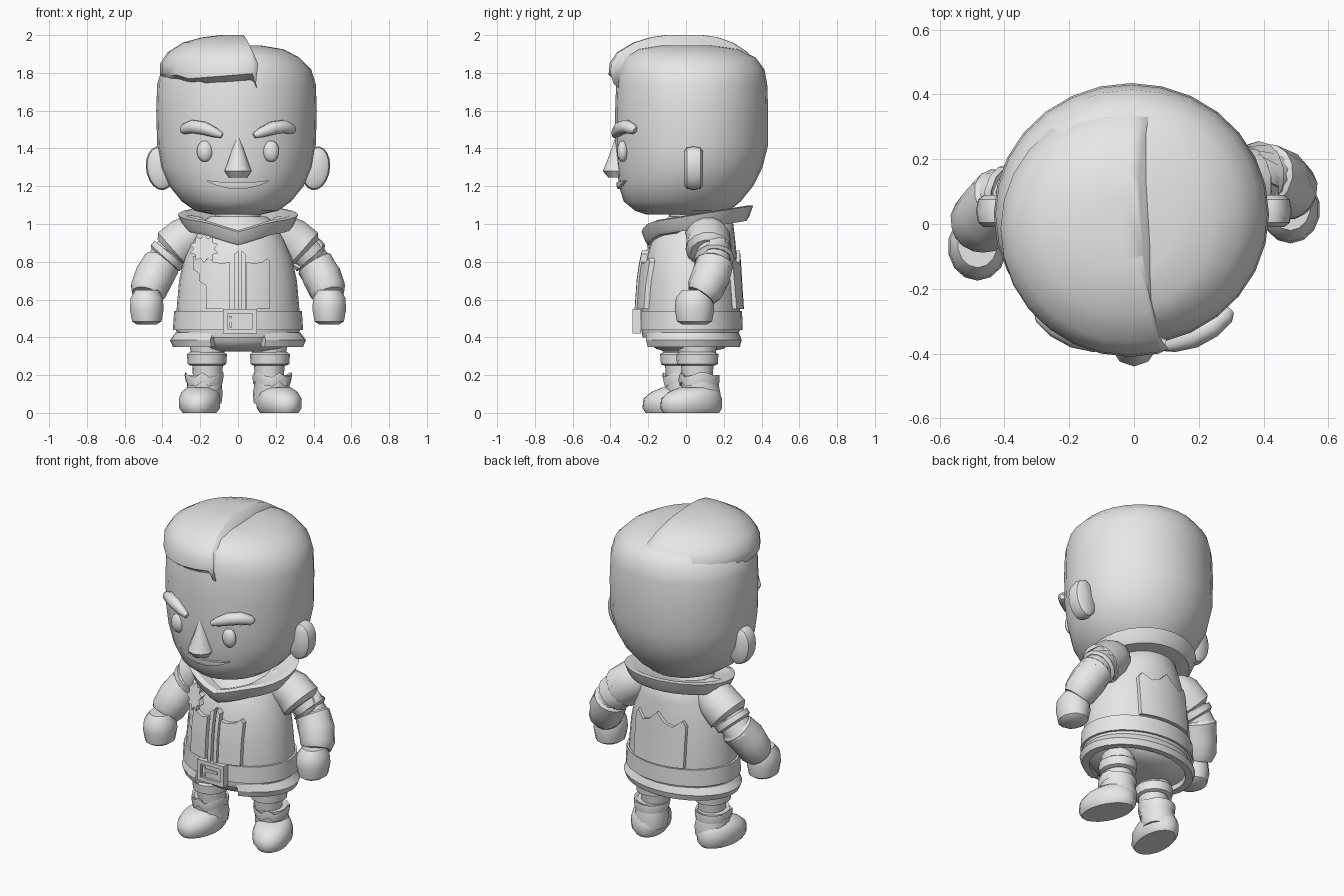
import bpy, bmesh
from math import sin, cos, pi, sqrt
from mathutils import Vector

if "Cube" in bpy.data.objects:
    bpy.data.objects.remove(bpy.data.objects["Cube"])

grey = bpy.data.materials.new("light_grey")
grey.use_nodes = True
grey.diffuse_color = (0.8, 0.8, 0.8, 1)
grey.node_tree.nodes["Principled BSDF"].inputs["Base Color"].default_value = grey.diffuse_color


def finish(name, verts, faces, sharp=40):
    mesh = bpy.data.meshes.new(name)
    mesh.from_pydata(verts, [], faces)
    bm = bmesh.new()
    bm.from_mesh(mesh)
    bmesh.ops.recalc_face_normals(bm, faces=bm.faces)
    bm.to_mesh(mesh)
    bm.free()
    mesh.materials.append(grey)
    obj = bpy.data.objects.new(name, mesh)
    bpy.context.collection.objects.link(obj)
    bpy.ops.object.select_all(action='DESELECT')
    obj.select_set(True)
    bpy.context.view_layer.objects.active = obj
    bpy.ops.object.shade_smooth_by_angle(angle=sharp * pi / 180)
    return obj


def skin(name, rows, around=True, wrap=False, sharp=40):
    """Join equal rows of points into a surface and close its ends."""
    n, m = len(rows[0]), len(rows)
    faces = []
    for i in range(m if wrap else m - 1):
        for j in range(n if around else n - 1):
            a, b, k = i * n, (i + 1) % m * n, (j + 1) % n
            faces.append((a + j, a + k, b + k, b + j))
    if not wrap:
        faces += [tuple(range(n)), tuple(range((m - 1) * n, m * n))]
    elif not around:
        faces += [tuple(i * n for i in range(m)), tuple(i * n + n - 1 for i in range(m))]
    return finish(name, [p for r in rows for p in r], faces, sharp)


def loft(name, rings, n=28, gap=0, wrap=False, cx=0, warp=None, sharp=40):
    """Rings are (z, x radius, y radius, y centre)."""
    cols = n + 1 if gap else n
    rows = []
    for z, rx, ry, cy in rings:
        row = []
        for j in range(cols):
            t = -pi / 2 + gap + (2 * pi - 2 * gap) * j / n
            p = Vector((cx + rx * cos(t), cy + ry * sin(t), z))
            row.append(warp(p) if warp else p)
        rows.append(row)
    return skin(name, rows, not gap, wrap, sharp)


def tube(name, points, n=14, sharp=40):
    """Points are (x, y, z, radius)."""
    pts = [Vector(p[:3]) for p in points]
    rows = []
    for i, p in enumerate(pts):
        d = pts[min(i + 1, len(pts) - 1)] - pts[max(i - 1, 0)]
        q = d.to_track_quat('Z', 'Y')
        r = points[i][3]
        rows.append([p + q @ Vector((r * cos(2 * pi * j / n), r * sin(2 * pi * j / n), 0)) for j in range(n)])
    return skin(name, rows, sharp=sharp)


def ball(name, centre, radii, n=16):
    rows = []
    for i in range(1, 10):
        a = pi * i / 10
        rows.append([(centre[0] + radii[0] * sin(a) * cos(2 * pi * j / n),
                      centre[1] + radii[1] * sin(a) * sin(2 * pi * j / n),
                      centre[2] - radii[2] * cos(a)) for j in range(n)])
    return skin(name, rows, sharp=60)


def surface_y(rings, x, z, side=-1):
    """Depth of a lofted body's surface at x and z."""
    for a, b in zip(rings, rings[1:]):
        if a[0] <= z <= b[0]:
            f = (z - a[0]) / (b[0] - a[0])
            rx, ry, cy = [a[k] + f * (b[k] - a[k]) for k in (1, 2, 3)]
            return cy + side * ry * sqrt(max(0, 1 - (x / rx) ** 2))
    return 0


def panel(name, rings, columns, depth, side=-1):
    """Raised plate on a lofted body from columns (x, bottom, top)."""
    rows = []
    for x, low, high in columns:
        zs = [low + (high - low) * k / 4 for k in range(5)]
        out = [(x, surface_y(rings, x, z, side) + side * depth, z) for z in zs]
        inner = [(x, surface_y(rings, x, z, side) - side * 0.02, z) for z in reversed(zs)]
        rows.append(out + inner)
    return skin(name, rows, sharp=35)


def box(name, centre, size):
    x, y, z = centre
    a, b, c = [s / 2 for s in size]
    return skin(name, [[(x - a, y - b, z + k), (x + a, y - b, z + k), (x + a, y + b, z + k), (x - a, y + b, z + k)]
                       for k in (-c, c)])


# Head
head = [(1.05, .13, .18, -.03), (1.07, .22, .25, -.02), (1.12, .29, .31, -.02), (1.2, .355, .355, 0),
        (1.3, .4, .385, .02), (1.42, .42, .405, .03), (1.6, .425, .405, .03), (1.74, .42, .40, .03),
        (1.82, .395, .385, .03), (1.88, .335, .35, .02), (1.925, .25, .27, .01), (1.945, .13, .14, 0)]
loft("head", head, cx=-.008, sharp=60)

# Swept hair, sliced along the parting and sunk into the head at the back
hair = loft("swept_hair", [(1.73, .34, .33, 0), (1.79, .4, .39, -.02), (1.85, .4, .39, -.015), (1.91, .36, .345, -.02),
                           (1.96, .28, .265, -.015), (1.988, .18, .18, -.01), (2.0, .08, .1, -.01)], cx=-.012, sharp=50)
bm = bmesh.new()
bm.from_mesh(hair.data)
cut = bmesh.ops.bisect_plane(bm, geom=bm.verts[:] + bm.edges[:] + bm.faces[:], plane_co=(.075, -.2, 1.9),
                             plane_no=(1, .06, .4), clear_outer=True)
bmesh.ops.holes_fill(bm, edges=[e for e in cut['geom_cut'] if isinstance(e, bmesh.types.BMEdge)])
for v in bm.verts:
    if v.co.y < -.28 and v.co.z < 1.83:
        # Front edge hangs to a point beside the parting
        if v.co.x > .08:
            v.co += Vector((-.035, 0, -.05))
        else:
            v.co.z += .08 * v.co.x
bm.to_mesh(hair.data)
bm.free()

# Face
loft("nose", [(1.245, .05, .05, -.36), (1.28, .075, .08, -.36), (1.36, .045, .048, -.36), (1.47, .006, .01, -.36)], n=10)
panel("mouth", head, [(x, 1.185 + 1.5 * x * x, 1.219 + .45 * x * x) for x in [k * .0275 for k in range(-6, 7)]], .012)
for s, word in ((1, "left"), (-1, "right")):
    ball(word + "_eye", (s * .175, -.335, 1.385), (.043, .03, .057))
    tube(word + "_eyebrow", [(s * x, surface_y(head, x, 1.5) - .012, z, r) for x, z, r in
                             ((.085, 1.468, .014), (.12, 1.483, .026), (.18, 1.507, .036),
                              (.24, 1.516, .036), (.285, 1.502, .028), (.298, 1.495, .014))], 10)
    ear = loft(word + "_ear", [(-.05, .05, .09, 0), (-.036, .068, .11, 0), (0, .075, .117, 0), (.036, .068, .11, 0),
                               (.05, .05, .09, 0)], n=18)
    ear.location = (s * .412, .04, 1.295)
    ear.rotation_euler = (pi / 2, s * .15, 0)

# Neck and collar
loft("neck", [(.95, .12, .12, .03), (1.08, .12, .12, .03)], n=16)


def collar_warp(p):
    p.z += .16 * (p.y - .06)
    if p.y < 0:
        p.z -= .045 * max(0, 1 - abs(p.x) / .17)
    return p


loft("collar", [(.975, .28, .26, .06), (.995, .295, .275, .06), (1.05, .318, .295, .06), (1.055, .285, .265, .06),
                (1.025, .2, .19, .06), (1.02, .1, .1, .05), (.975, .1, .1, .05)], wrap=True, warp=collar_warp, sharp=30)

# Coat
coat = [(.4, .31, .25, .02), (.44, .33, .262, .025), (.55, .325, .262, .025), (.7, .312, .252, .025),
        (.82, .285, .24, .03), (.92, .245, .22, .04), (1.0, .2, .19, .06), (1.04, .15, .15, .06)]
loft("coat", coat)
loft("belt", [(.44, .345, .275, .025), (.54, .338, .272, .025), (.54, .3, .24, .02), (.44, .3, .24, .02)], wrap=True)
loft("coat_skirt", [(.35, .345, .255, .03), (.385, .36, .265, .03), (.425, .33, .255, .025), (.425, .29, .22, .02),
                    (.35, .3, .22, .03)], gap=.42, wrap=True, sharp=25)
loft("trouser_seat", [(.325, .13, .12, .01), (.34, .22, .18, .02), (.38, .3, .225, .02), (.43, .3, .235, .02)])

# Front flaps, placket and back panel
for s in (1, -1):
    panel("front_flap", coat, [(s * x, .55, z) for x, z in ((.045, .8), (.085, .79), (.13, .8), (.155, .82), (.17, .8))], .025)
    panel("placket", coat, [(.01 + s * .008, .55, .86), (.01 + s * .03, .55, .84)], .035)
panel("back_panel", coat, [(x, .55, z) for x, z in ((-.17, .8), (-.15, .83), (-.1, .79), (-.05, .81), (0, .86),
                                                    (.05, .81), (.1, .79), (.15, .83), (.17, .8))], .02, 1)

# Buckle as a frame with plate and prong
box("buckle_plate", (.01, -.255, .485), (.16, .03, .11))
for s in (1, -1):
    box("buckle_side", (.01 + s * .078, -.262, .485), (.024, .045, .13))
    box("buckle_bar", (.01, -.262, .485 + s * .053), (.18, .044, .024))
box("buckle_prong", (.0, -.267, .49), (.1, .02, .018))
box("buckle_keeper", (-.04, -.267, .483), (.016, .022, .06))

# Medal: rosette lying on the chest, with two ribbons
star = []
for depth in (-.17, -.125):
    row = []
    for k in range(20):
        r = (.078, .055)[k % 2]
        dx, dz = r * sin(pi * k / 10), r * cos(pi * k / 10)
        row.append((-.18 + dx, depth - .6 * dx + .35 * dz, .87 + dz))
    star.append(row)
skin("medal_rosette", star, sharp=30)
for x, low in ((-.215, .73), (-.185, .67)):
    panel("medal_ribbon", coat, [(x - .022, low + .03, .83), (x, low + .015, .83), (x + .022, low, .83)], .02)

# Arms, swung slightly apart
for s, word, ys in ((1, "left", (.1, .12, .15, .1, .045)), (-1, "right", (.06, .08, .08, .0, -.07))):
    a, b, c, d, e = ys
    tube(word + "_shoulder_cape", [(s * .17, a, .97, .07), (s * .22, a, .955, .105), (s * .28, b, .92, .118),
                                   (s * .345, b, .865, .122), (s * .36, b, .85, .095)], sharp=30)
    tube(word + "_upper_arm", [(s * .28, b, .92, .09), (s * .37, c, .84, .088), (s * .44, c, .75, .085)])
    tube(word + "_sleeve_band", [(s * .358, b, .852, .095), (s * .362, c, .845, .106), (s * .385, c, .82, .106),
                                 (s * .392, c, .812, .09)], sharp=30)
    tube(word + "_forearm", [(s * .39, c, .81, .07), (s * .405, c, .79, .1), (s * .445, d + .03, .72, .104),
                             (s * .475, d, .65, .098), (s * .485, d - .02, .62, .08)])
    loft(word + "_hand", [(.468, .055, .065, e), (.485, .08, .093, e), (.55, .092, .105, e), (.61, .087, .098, e),
                          (.65, .062, .075, e + .01)], n=14, cx=s * .483)

# Legs and boots
for s, word, x, y, turn in ((1, "left", .18, .06, .38), (-1, "right", .175, -.025, .1)):
    loft(word + "_leg", [(.12, .075, .075, y), (.24, .08, .085, y), (.4, .1, .11, y)], n=16, cx=s * x * .92)
    loft(word + "_trouser_cuff", [(.25, .085, .09, y), (.258, .102, .108, y), (.31, .106, .112, y), (.325, .085, .09, y)],
         n=16, cx=s * x * .94, sharp=30)
    foot = loft(word + "_boot_foot", [(0, .09, .155, -.035), (.025, .108, .172, -.035), (.075, .11, .168, -.033),
                                      (.11, .098, .14, -.02), (.135, .07, .1, 0)], n=20, sharp=50)
    foot.location = (s * (x + .025), y, 0)
    upper = [
        loft(word + "_boot_shaft", [(.05, .09, .09, .03), (.1, .097, .1, .025), (.15, .092, .1, .015), (.2, .09, .095, .01)], n=16),
        # Wavy top edge of the boot
        loft(word + "_boot_trim", [(.15, .098, .105, .012), (.185, .104, .11, .01), (.2, .102, .108, .01), (.19, .08, .085, .01)],
             n=16, wrap=True, sharp=25,
             warp=lambda p: p + Vector((0, 0, .014 * cos(4 * pi * p.x / .2) if p.y < .05 else 0)))]
    for part in upper:
        part.location = (s * (x + .005), y, 0)
    for part in upper + [foot]:
        part.rotation_euler = (0, 0, s * turn)
